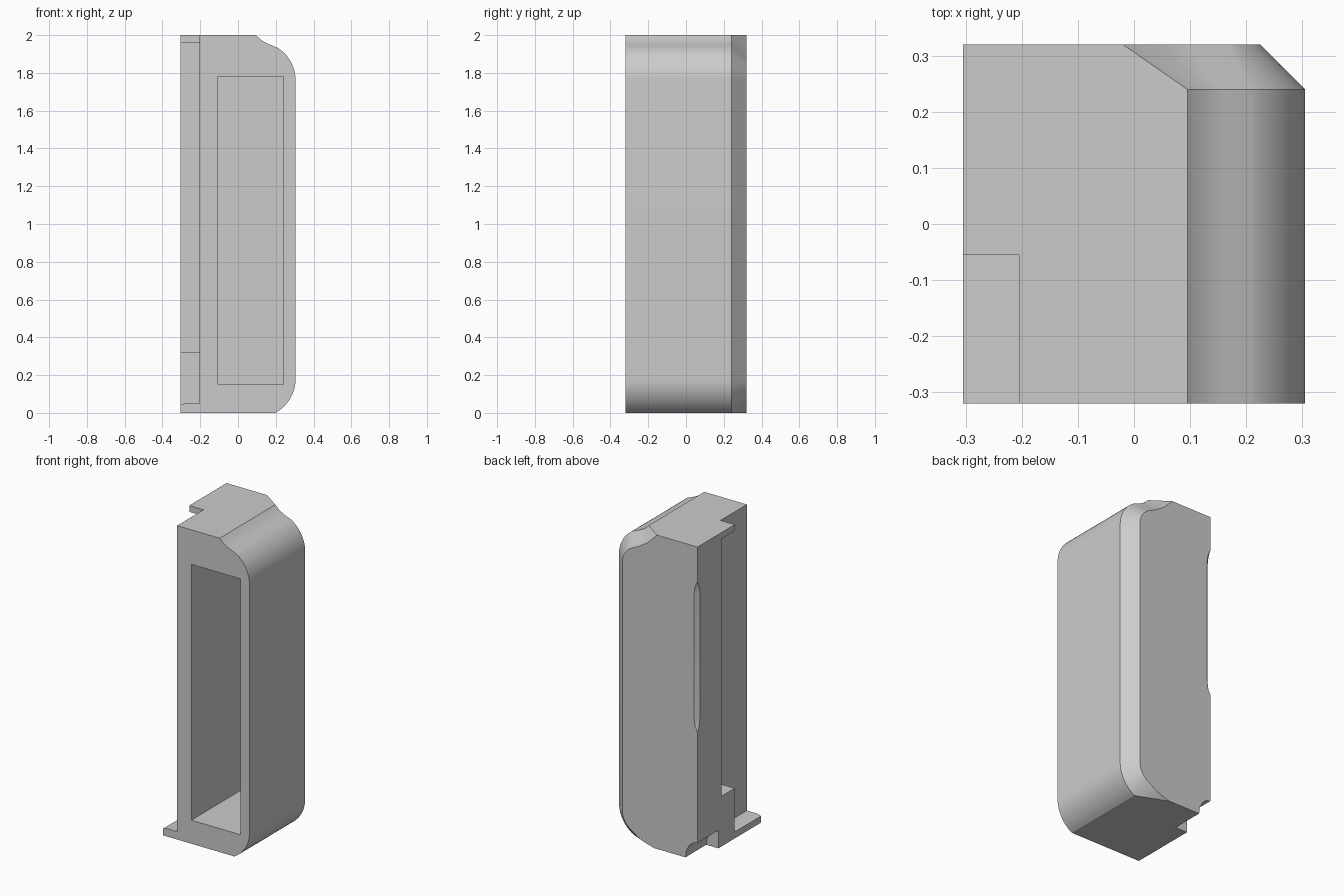
import bpy, bmesh
from math import sin, cos, pi, radians
from mathutils import Matrix, Vector

cube = bpy.data.objects.get("Cube")
if cube:
    bpy.data.objects.remove(cube, do_unlink=True)

grey = bpy.data.materials.new("light grey plastic")
grey.use_nodes = True
colour = (0.6, 0.6, 0.6, 1)
grey.diffuse_color = colour
grey.node_tree.nodes["Principled BSDF"].inputs["Base Color"].default_value = colour

LEFT, FRONT, BACK, BEVEL = -0.305, -0.32, 0.32, 0.24


def loft(name, rings):
    """Skin a list of (y, xz profile) rings into a closed solid."""
    bm = bmesh.new()
    loops = [[bm.verts.new((x, y, z)) for x, z in pts] for y, pts in rings]
    n = len(loops[0])
    for a, b in zip(loops, loops[1:]):
        for i in range(n):
            j = (i + 1) % n
            bm.faces.new((a[i], a[j], b[j], b[i]))
    bm.faces.new(loops[0][::-1])
    bm.faces.new(loops[-1])
    bmesh.ops.remove_doubles(bm, verts=bm.verts[:], dist=0.0002)
    bmesh.ops.recalc_face_normals(bm, faces=bm.faces[:])
    mesh = bpy.data.meshes.new(name)
    bm.to_mesh(mesh)
    bm.free()
    mesh.materials.append(grey)
    ob = bpy.data.objects.new(name, mesh)
    bpy.context.collection.objects.link(ob)
    return ob


def prism(name, pts, y0, y1):
    return loft(name, [(y0, pts), (y1, pts)])


def box(name, x0, x1, y0, y1, z0, z1):
    return prism(name, [(x0, z0), (x1, z0), (x1, z1), (x0, z1)], y0, y1)


def arc(cx, cz, r, a0, a1, n=12):
    angles = [radians(a0 + (a1 - a0) * i / n) for i in range(n + 1)]
    return [(cx + r * cos(a), cz + r * sin(a)) for a in angles]


def outline(r, bottom, top):
    """Side outline: flat left, rounded right corners, coves into the ends."""
    return ([(LEFT, 0)] + bottom + arc(0.1, 0.18, r, -61.4, 0)
            + arc(0.1, 1.76, r, 0, 58) + top + [(LEFT, 2)])


# Housing with a bevelled back edge
front_outline = outline(0.205, [(0.198, 0)] * 3,
                        [(0.16, 1.953), (0.125, 1.972), (0.095, 2)])
back_outline = outline(0.125, [(0, 0), (0.055, 0.015), (0.11, 0.037)],
                       [(0.105, 1.897), (0.045, 1.935), (-0.02, 2)])
housing = loft("housing", [(FRONT, front_outline), (BEVEL, front_outline),
                           (BACK, back_outline)])

# Deep front slot
slot = box("slot_cutter", -0.105, 0.24, -0.5, 0.23, 0.15, 1.78)

# Left front step, leaving a thin foot plate
step = prism("step_cutter", [(-0.4, 0.002), (LEFT, 0.042), (-0.28, 0.05),
                             (-0.205, 0.05), (-0.205, 2.2), (-0.4, 2.2)],
             -0.5, -0.055)

# Deeper recess between the top lip and the lower block
recess = box("recess_cutter", -0.4, -0.205, -0.45, 0.077, 0.32, 1.96)

# Rounded notch under the left back corner
notch = prism("notch_cutter",
              [(LEFT + 0.085 * cos(i * pi / 8), 0.115 * sin(i * pi / 8))
               for i in range(16)], 0.11, 0.5)

# Shallow thumb nick on the left back edge
nick = prism("nick_cutter", [(-0.1, 0.82), (0, 0.82), (0.012, 0.855),
                             (0.017, 0.9), (0.017, 1.7), (0.012, 1.745),
                             (0, 1.78), (-0.1, 1.78)], -0.1, 0.1)
nick.data.transform(Matrix.Translation(Vector((LEFT, BACK, 0)))
                    @ Matrix.Rotation(radians(-45), 4, 'Z'))

bpy.context.view_layer.objects.active = housing
for cutter in (slot, step, recess, notch, nick):
    cutter.hide_render = True
    mod = housing.modifiers.new(cutter.name, 'BOOLEAN')
    mod.operation = 'DIFFERENCE'
    mod.solver = 'EXACT'
    mod.object = cutter
    bpy.ops.object.modifier_apply(modifier=mod.name)
    bpy.data.objects.remove(cutter, do_unlink=True)

# Smooth curves, sharp edges
for ob in bpy.context.selected_objects:
    ob.select_set(False)
housing.select_set(True)
bpy.ops.object.shade_smooth_by_angle(angle=radians(22))
